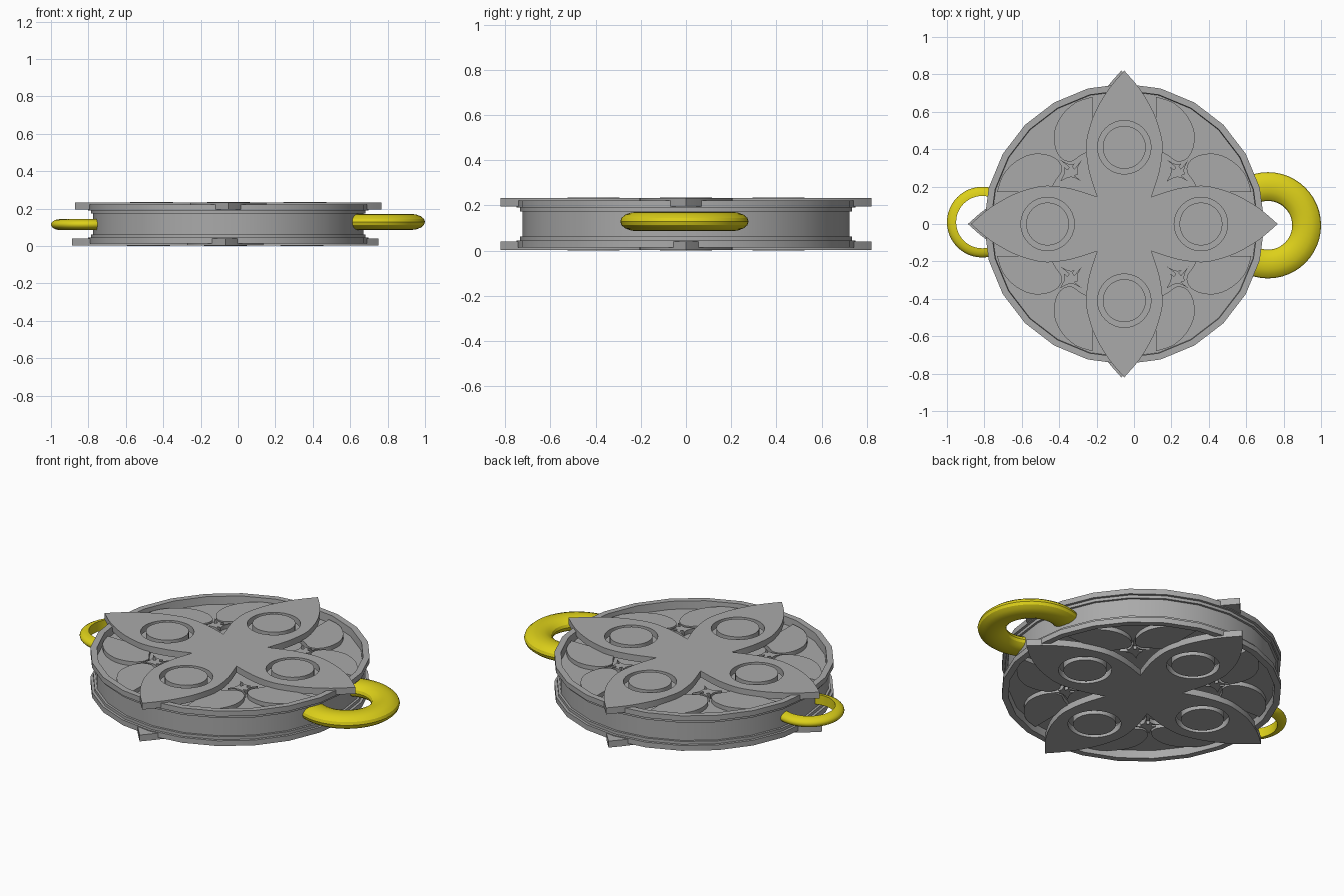
import bpy, bmesh, math

if "Cube" in bpy.data.objects:
    bpy.data.objects.remove(bpy.data.objects["Cube"])

CX, TOP = -0.052, 0.236      # disc centre in x, total height
QUARTERS = [i * math.pi / 2 for i in range(4)]


def material(name, rgb):
    m = bpy.data.materials.new(name)
    m.diffuse_color = (*rgb, 1)
    m.use_nodes = True
    m.node_tree.nodes["Principled BSDF"].inputs["Base Color"].default_value = m.diffuse_color
    return m


GREY = material("grey metal", (0.40, 0.40, 0.40))
YELLOW = material("yellow metal", (0.72, 0.63, 0.01))
BLUE = material("blue lining", (0.01, 0.27, 0.70))


def finish(ob, *mats):
    ob.data.materials.clear()
    for m in mats:
        ob.data.materials.append(m)
    bpy.ops.object.select_all(action='DESELECT')
    ob.select_set(True)
    bpy.context.view_layer.objects.active = ob
    bpy.ops.object.shade_smooth_by_angle(angle=math.radians(30))
    return ob


def rotate(pts, a):
    c, s = math.cos(a), math.sin(a)
    return [(x * c - y * s, x * s + y * c) for x, y in pts]


def circle(x, y, r, n=32):
    return [(x + r * math.cos(2 * math.pi * i / n),
             y + r * math.sin(2 * math.pi * i / n)) for i in range(n)]


def smooth(pts, steps=3):
    """Pass a soft open curve through the points."""
    out = []
    for i in range(len(pts) - 1):
        p = [pts[max(i - 1, 0)], pts[i], pts[i + 1], pts[min(i + 2, len(pts) - 1)]]
        for k in range(steps):
            t = k / steps
            out.append(tuple(0.5 * (2 * b + (c - a) * t + (2 * a - 5 * b + 4 * c - d) * t ** 2
                                    + (3 * b - a - 3 * c + d) * t ** 3)
                             for a, b, c, d in zip(*p)))
    return out + [pts[-1]]


def plate(name, loops, z0, z1, x):
    """Flat plate from closed outlines; inner outlines become holes."""
    cu = bpy.data.curves.new(name, 'CURVE')
    cu.dimensions, cu.fill_mode, cu.extrude = '2D', 'BOTH', abs(z1 - z0) / 2
    for loop in loops:
        sp = cu.splines.new('POLY')
        sp.points.add(len(loop) - 1)
        for p, (px, py) in zip(sp.points, loop):
            p.co = (px, py, 0, 1)
        sp.use_cyclic_u = True
    ob = bpy.data.objects.new(name, cu)
    ob.location = (x, 0, (z0 + z1) / 2)
    bpy.context.collection.objects.link(ob)
    bpy.ops.object.select_all(action='DESELECT')
    ob.select_set(True)
    bpy.context.view_layer.objects.active = ob
    bpy.ops.object.convert(target='MESH')
    ob = bpy.context.view_layer.objects.active
    bm = bmesh.new()
    bm.from_mesh(ob.data)
    bmesh.ops.remove_doubles(bm, verts=bm.verts, dist=1e-5)
    bmesh.ops.recalc_face_normals(bm, faces=bm.faces)
    bm.to_mesh(ob.data)
    bm.free()
    return finish(ob, GREY)


def lathe(name, profile, n, loc, mats, closed=False, rule=None):
    bm = bmesh.new()
    rings = []
    for r, z in profile:
        if r == 0:
            rings.append([bm.verts.new((0, 0, z))] * n)
        else:
            rings.append([bm.verts.new((x, y, z)) for x, y in circle(0, 0, r, n)])
    count = len(rings)
    for i in range(count if closed else count - 1):
        a, b = rings[i], rings[(i + 1) % count]
        for j in range(n):
            k = (j + 1) % n
            f = bm.faces.new(dict.fromkeys((a[j], a[k], b[k], b[j])))
            if rule:
                f.material_index = rule(i)
    bmesh.ops.recalc_face_normals(bm, faces=bm.faces)
    me = bpy.data.meshes.new(name)
    bm.to_mesh(me)
    bm.free()
    ob = bpy.data.objects.new(name, me)
    ob.location = loc
    bpy.context.collection.objects.link(ob)
    return finish(ob, *mats)


# Round case with two raised rims and a recessed floor on both faces
half = [(0, 0.175), (0.712, 0.175), (0.715, 0.221), (0.75, 0.221), (0.75, 0.19),
        (0.735, 0.19), (0.735, 0.173), (0.722, 0.173)]
lathe("case", half + [(r, TOP - z) for r, z in reversed(half)], 24, (CX, 0, 0), [GREY])

# Outlines for one quarter of the ornament
edge = smooth([(0.82, 0), (0.72, 0.085), (0.60, 0.155), (0.50, 0.19), (0.41, 0.205),
               (0.28, 0.188), (0.145, 0.145)])
petal = [(x, -y) for x, y in reversed(edge)][:-1] + edge[:-1]
lobe = smooth([(0.68, 0.17), (0.65, 0.26), (0.58, 0.335), (0.49, 0.375), (0.40, 0.367),
               (0.345, 0.33), (0.335, 0.28), (0.365, 0.235), (0.40, 0.17)])
star = []
for a in QUARTERS:
    star += rotate([(0.058, 0.058), (0.038, 0.02), (0.034, 0), (0.038, -0.02)], a - math.pi / 2)
star = [(x + 0.285, y + 0.285) for x, y in star[::-1]]

cross, holes, discs, lobes, stars = [], [], [], [], []
for a in QUARTERS:
    cross += rotate(petal, a)
    holes.append(rotate(circle(0.41, 0, 0.143), a))
    discs.append(rotate(circle(0.41, 0, 0.115), a))
    lobes.append(rotate(lobe, a))
    lobes.append(rotate([(x, -y) for x, y in reversed(lobe)], a))
    stars.append(rotate(star, a))

# The same ornament on the upper and lower face
for side, x, z in (("top", CX, lambda v: v), ("bottom", CX - 0.016, lambda v: TOP - v)):
    plate(side + "_petals", [cross] + holes, z(0.195), z(0.233), x)
    plate(side + "_petal_discs", discs, z(0.17), z(TOP), x)
    plate(side + "_side_leaves", lobes[::2], z(0.17), z(0.200), CX)
    plate(side + "_side_leaves_mirrored", lobes[1::2], z(0.17), z(0.200), CX)
    plate(side + "_stars", stars, z(0.17), z(0.200), CX)

# Thick ring on the right
tube = [(0.207 + 0.077 * math.cos(t), 0.043 * math.sin(t))
        for t in (2 * math.pi * i / 16 for i in range(16))]
lathe("thick_ring", tube, 48, (0.716, -0.007, 0.129), [YELLOW], closed=True)

# Thin ring on the left: rounded outside, straight blue lining inside
arc = [(0.140 + 0.049 * math.cos(t), 0.029 * math.sin(t))
       for t in (math.pi * (i / 10 - 0.5) for i in range(11))]
lathe("thin_ring", arc, 48, (-0.811, 0.01, 0.115), [YELLOW, BLUE], closed=True,
      rule=lambda i: 1 if i == 10 else 0)
